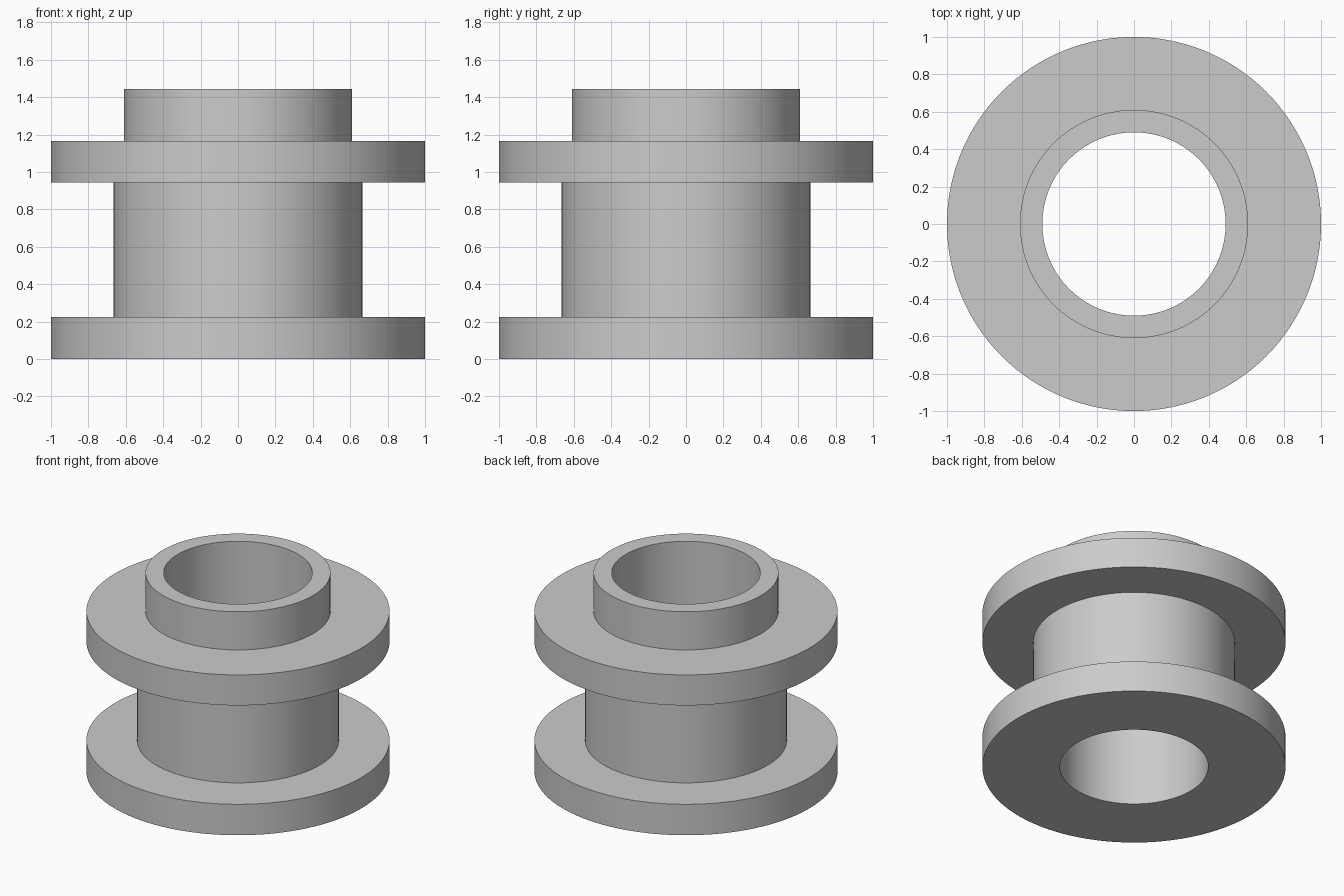
import bpy
import bmesh
from math import cos, sin, tau, radians

if "Cube" in bpy.data.objects:
    bpy.data.objects.remove(bpy.data.objects["Cube"], do_unlink=True)

SEGMENTS = 128
BORE = 0.49

grey = bpy.data.materials.new("plain grey")
grey.use_nodes = True
colour = (0.6, 0.6, 0.6, 1)
grey.diffuse_color = colour
grey.node_tree.nodes["Principled BSDF"].inputs["Base Color"].default_value = colour


def lathe(name, profile):
    """Revolve a closed (radius, height) profile around z."""
    bm = bmesh.new()
    rings = []
    for i in range(SEGMENTS):
        a = tau * i / SEGMENTS
        rings.append([bm.verts.new((r * cos(a), r * sin(a), z)) for r, z in profile])
    count = len(profile)
    for i in range(SEGMENTS):
        here, after = rings[i], rings[(i + 1) % SEGMENTS]
        for j in range(count):
            k = (j + 1) % count
            bm.faces.new((here[j], after[j], after[k], here[k]))
    bmesh.ops.recalc_face_normals(bm, faces=bm.faces)
    mesh = bpy.data.meshes.new(name)
    bm.to_mesh(mesh)
    bm.free()
    mesh.materials.append(grey)
    obj = bpy.data.objects.new(name, mesh)
    bpy.context.collection.objects.link(obj)
    bpy.ops.object.select_all(action="DESELECT")
    obj.select_set(True)
    bpy.context.view_layer.objects.active = obj
    bpy.ops.object.shade_smooth_by_angle(angle=radians(30))
    return obj


# Steps from the bottom up: lower flange, barrel, upper flange, collar
steps = [(1.0, 0.0, 0.225), (0.665, 0.225, 0.945),
         (1.0, 0.945, 1.167), (0.61, 1.167, 1.445)]
outline = [(BORE, steps[0][1])]
for radius, low, high in steps:
    outline += [(radius, low), (radius, high)]
outline.append((BORE, steps[-1][2]))

# One solid turned piece with a straight through bore
lathe("flanged_bushing", outline)
